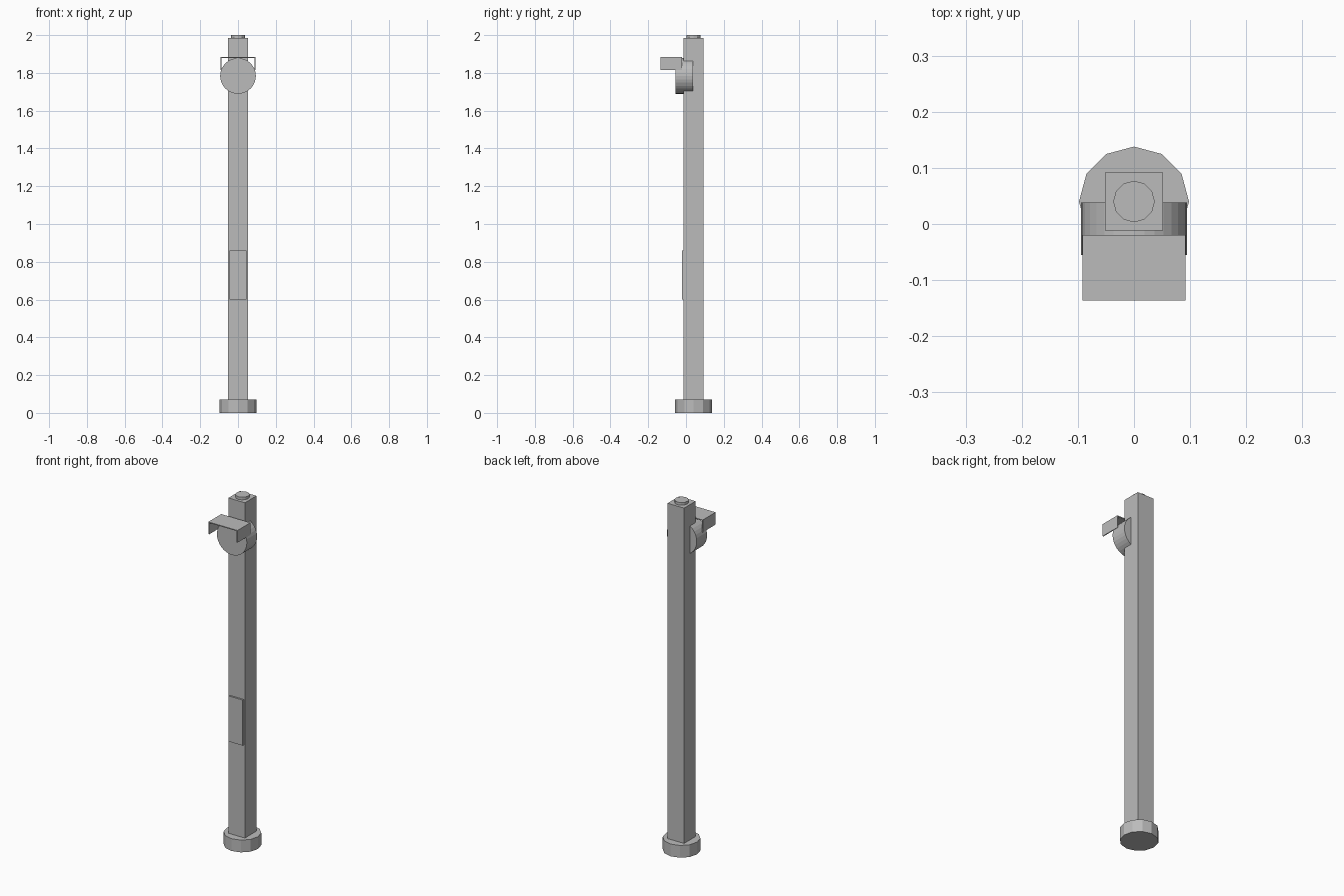
import bpy
from math import pi

cube = bpy.data.objects.get("Cube")
if cube:
    bpy.data.objects.remove(cube, do_unlink=True)

grey = bpy.data.materials.new("plain_grey")
grey.use_nodes = True
grey.diffuse_color = (0.5, 0.5, 0.5, 1)
grey.node_tree.nodes["Principled BSDF"].inputs["Base Color"].default_value = (0.5, 0.5, 0.5, 1)

POST_Y = 0.04      # the post stands slightly behind the centre


def finish(name):
    obj = bpy.context.object
    obj.name = name
    obj.data.materials.append(grey)
    return obj


def box(name, x, y, z):
    """Box spanning the given (low, high) ranges."""
    spans = (x, y, z)
    bpy.ops.mesh.primitive_cube_add(size=1, location=[(a + b) / 2 for a, b in spans])
    obj = finish(name)
    obj.scale = [b - a for a, b in spans]
    bpy.ops.object.transform_apply(location=False, rotation=False, scale=True)
    return obj


def cylinder(name, sides, radius, depth, location, tilt=0):
    bpy.ops.mesh.primitive_cylinder_add(vertices=sides, radius=radius, depth=depth,
                                        location=location, rotation=(tilt, 0, 0))
    return finish(name)


# Post with its foot, top cap and access panel
cylinder("base", 12, 0.098, 0.07, (0, POST_Y, 0.035))
box("post", (-0.052, 0.052), (POST_Y - 0.052, POST_Y + 0.052), (0.07, 1.985))
cylinder("top_cap", 12, 0.037, 0.017, (0, POST_Y, 1.9915))
box("access_panel", (-0.045, 0.045), (-0.022, -0.01), (0.60, 0.86))

# Round lamp drum passing into the post
cylinder("lamp_drum", 32, 0.0945, 0.093, (0, -0.0085, 1.784), pi / 2)

# Folded visor over the lamp
visor_y = (-0.136, -0.02)
box("visor_top", (-0.092, 0.092), visor_y, (1.88, 1.885))
for side, name in ((-1, "visor_side_right"), (1, "visor_side_left")):
    box(name, sorted((side * 0.087, side * 0.092)), visor_y, (1.815, 1.88))
